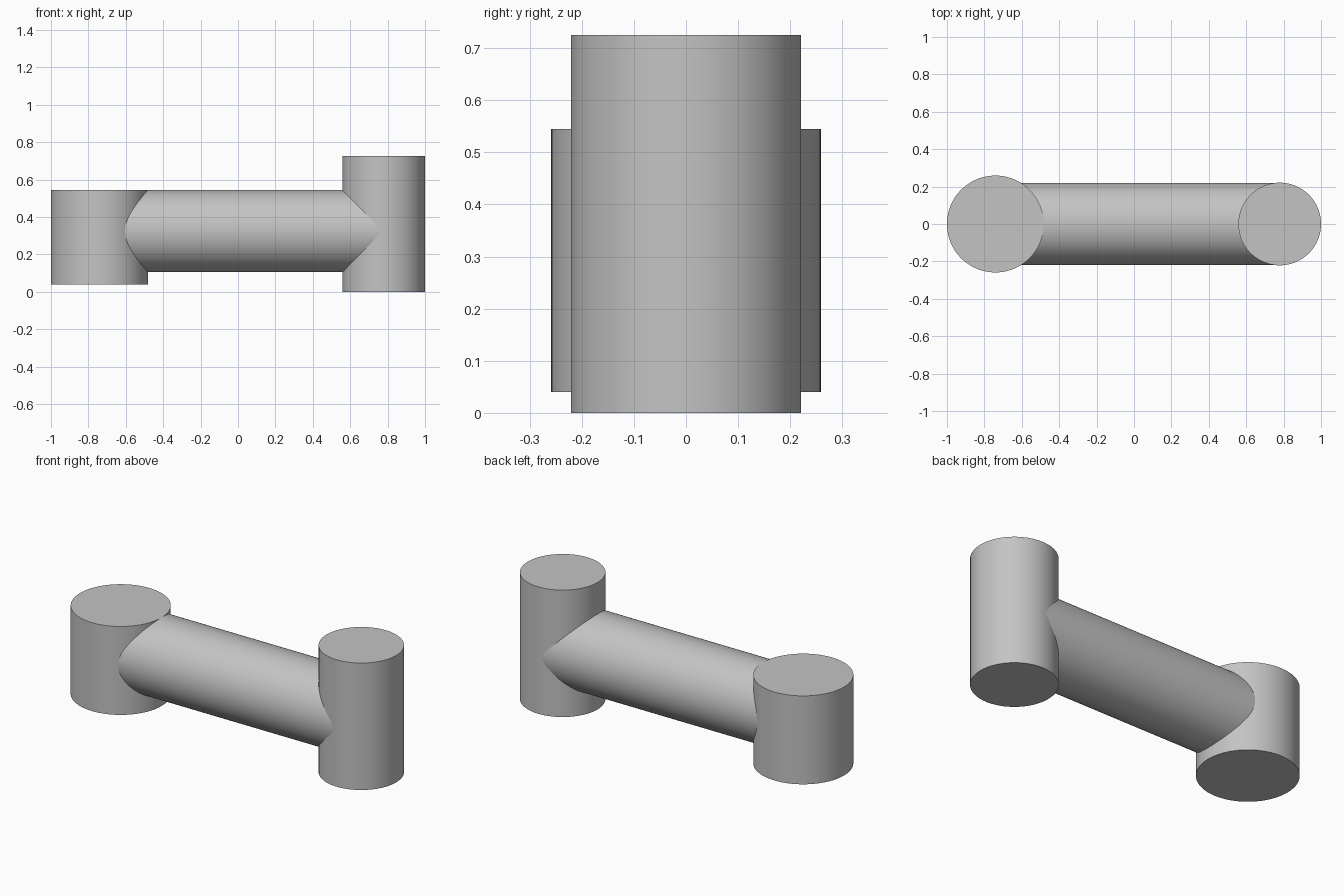
import bpy
import math

cube = bpy.data.objects.get("Cube")
if cube:
    bpy.data.objects.remove(cube, do_unlink=True)

# Single grey finish
grey = bpy.data.materials.new("plain grey")
grey.use_nodes = True
colour = (0.55, 0.55, 0.55, 1)
grey.diffuse_color = colour
grey.node_tree.nodes["Principled BSDF"].inputs["Base Color"].default_value = colour


def cylinder(name, radius, length, centre, tilt=0.0):
    """Smooth-sided solid cylinder with crisp flat caps."""
    bpy.ops.mesh.primitive_cylinder_add(
        vertices=96, radius=radius, depth=length,
        location=centre, rotation=(0, tilt, 0))
    obj = bpy.context.object
    obj.name = name
    obj.data.materials.append(grey)
    bpy.ops.object.shade_smooth_by_angle(angle=math.radians(35))
    return obj


def post(name, x, radius, bottom, top):
    return cylinder(name, radius, top - bottom, (x, 0, (bottom + top) / 2))


# Upright posts: a short wide one and a tall narrow one
wide_x, tall_x = -0.741, 0.779
post("wide_post", wide_x, 0.259, 0.04, 0.545)
post("tall_post", tall_x, 0.221, 0.0, 0.725)

# Horizontal bar joining the posts, ending on their axes
cylinder("connecting_bar", 0.22, tall_x - wide_x,
         ((wide_x + tall_x) / 2, 0, 0.325), math.pi / 2)
